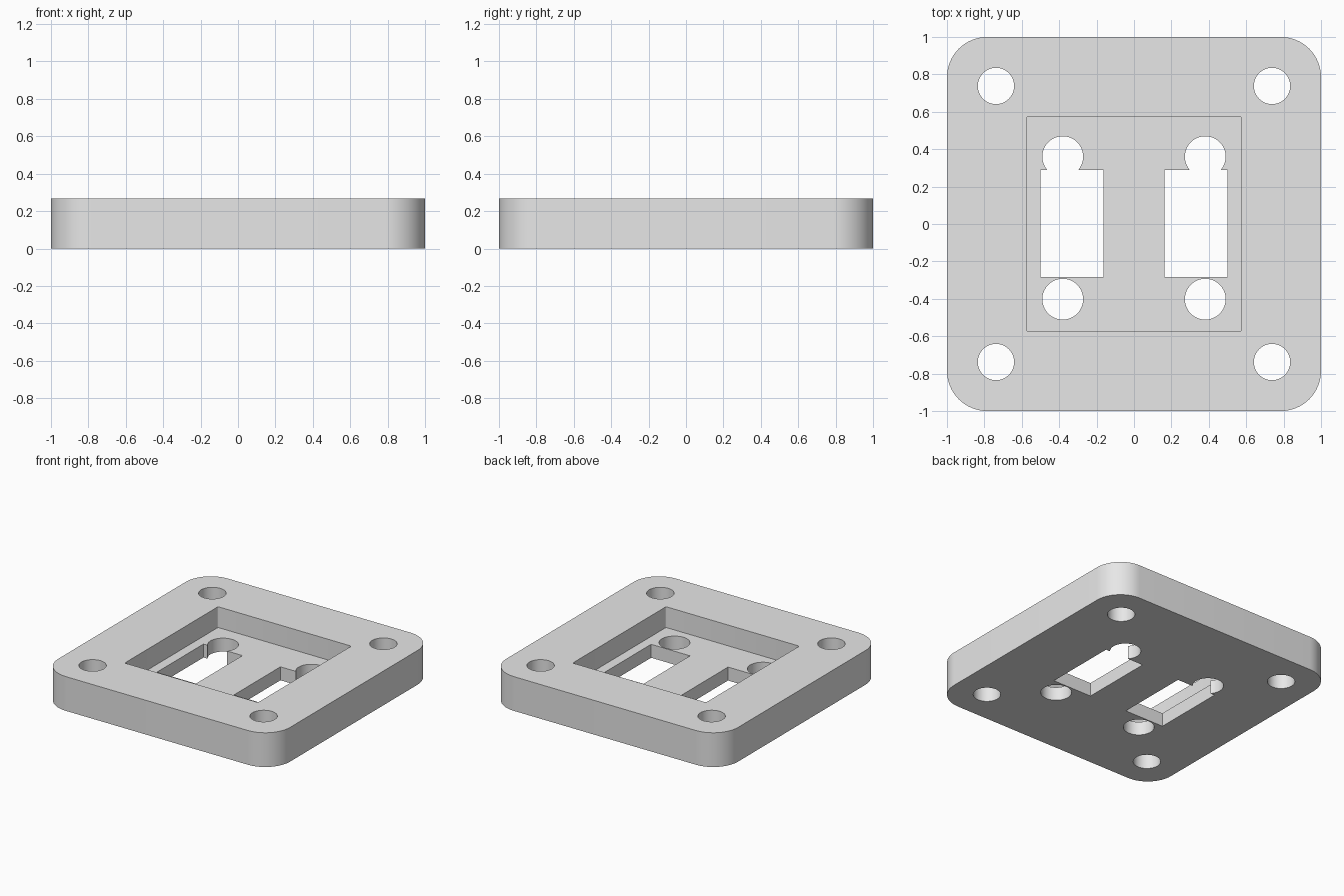
import bpy, bmesh, math

if "Cube" in bpy.data.objects:
    bpy.data.objects.remove(bpy.data.objects["Cube"])

HEIGHT = 0.267
FLOOR = 0.105

grey = bpy.data.materials.new("plain grey")
grey.diffuse_color = (0.8, 0.8, 0.8, 1)
grey.use_nodes = True
grey.node_tree.nodes["Principled BSDF"].inputs["Base Color"].default_value = grey.diffuse_color


def rounded_rect(x0, x1, y0, y1, r=0.0, steps=16):
    """Outline of a rectangle with optional rounded corners."""
    if r == 0:
        return [(x0, y0), (x1, y0), (x1, y1), (x0, y1)]
    centres = [(x1 - r, y1 - r), (x0 + r, y1 - r), (x0 + r, y0 + r), (x1 - r, y0 + r)]
    return [(cx + r * math.cos(math.pi / 2 * (q + i / steps)),
             cy + r * math.sin(math.pi / 2 * (q + i / steps)))
            for q, (cx, cy) in enumerate(centres) for i in range(steps + 1)]


def circle(cx, cy, r, n=64):
    return [(cx + r * math.cos(2 * math.pi * i / n),
             cy + r * math.sin(2 * math.pi * i / n)) for i in range(n)]


def prism(name, outline, z0, z1):
    """Extrude a flat outline from z0 up to z1."""
    bm = bmesh.new()
    face = bm.faces.new([bm.verts.new((x, y, z0)) for x, y in outline])
    top = bmesh.ops.extrude_face_region(bm, geom=[face])["geom"]
    bmesh.ops.translate(bm, vec=(0, 0, z1 - z0),
                        verts=[v for v in top if isinstance(v, bmesh.types.BMVert)])
    bmesh.ops.recalc_face_normals(bm, faces=bm.faces)
    mesh = bpy.data.meshes.new(name)
    bm.to_mesh(mesh)
    bm.free()
    mesh.materials.append(grey)
    obj = bpy.data.objects.new(name, mesh)
    bpy.context.collection.objects.link(obj)
    return obj


# Plate with rounded corners
plate = prism("mounting_plate", rounded_rect(-1, 1, -1, 1, 0.215), 0, HEIGHT)

# Square pocket in the top
cutters = [prism("pocket_cutter", rounded_rect(-0.575, 0.575, -0.575, 0.575, 0.01, 4),
                 FLOOR, HEIGHT + 0.1)]

for side in (-1, 1):
    # Corner screw holes
    for end in (-1, 1):
        cutters.append(prism("screw_hole_cutter",
                             circle(side * 0.738, end * 0.738, 0.097), -0.1, HEIGHT + 0.1))
    # Slot with a round hole at each end
    xa, xb = sorted((side * 0.164, side * 0.5))
    cutters.append(prism("slot_cutter", rounded_rect(xa, xb, -0.284, 0.289), -0.1, 0.2))
    for y in (0.36, -0.402):
        cutters.append(prism("pin_hole_cutter", circle(side * 0.381, y, 0.109), -0.11, 0.21))

# Cut everything out of the plate, then drop the cutters
bpy.context.view_layer.objects.active = plate
plate.select_set(True)
for cutter in cutters:
    cutter.hide_render = True
    mod = plate.modifiers.new("cut", 'BOOLEAN')
    mod.operation = 'DIFFERENCE'
    mod.solver = 'EXACT'
    mod.object = cutter
    bpy.ops.object.modifier_apply(modifier=mod.name)
    bpy.data.objects.remove(cutter)

bpy.ops.object.shade_smooth_by_angle(angle=math.radians(30))
